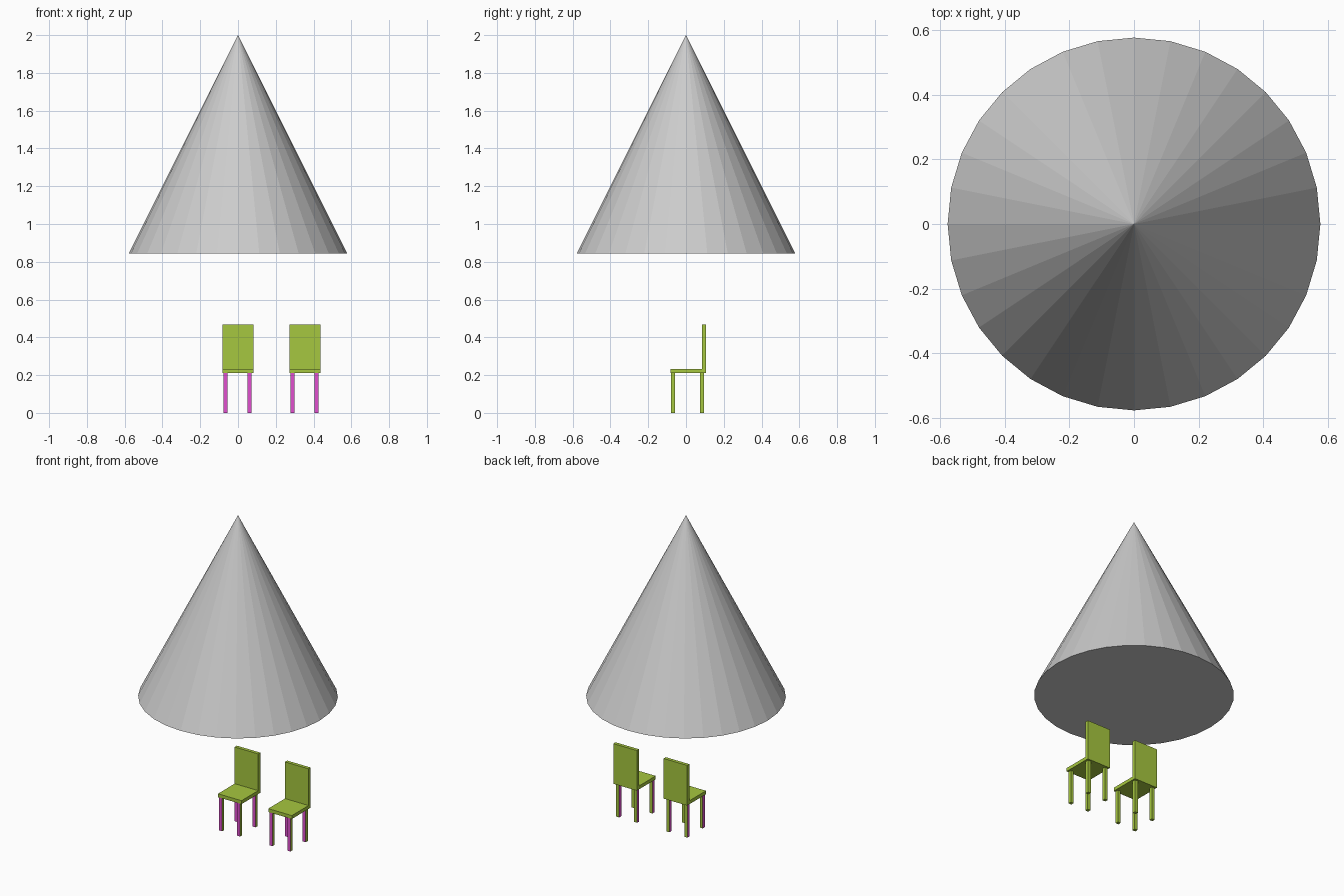
import bpy

if "Cube" in bpy.data.objects:
    bpy.data.objects.remove(bpy.data.objects["Cube"])

def material(name, color):
    m = bpy.data.materials.new(name)
    m.diffuse_color = color
    m.use_nodes = True
    m.node_tree.nodes["Principled BSDF"].inputs["Base Color"].default_value = m.diffuse_color
    return m

green = material("green", (0.38, 0.57, 0.05, 1))
magenta = material("magenta", (0.75, 0.08, 0.62, 1))

def box(name, lo, hi, mats):
    bpy.ops.mesh.primitive_cube_add(size=1)
    o = bpy.context.object
    o.name = name
    for v in o.data.vertices:
        v.co = [l if c < 0 else h for c, l, h in zip(v.co, lo, hi)]
    for m in mats:
        o.data.materials.append(m)
    return o

# Hovering 32-sided cone with a closed base
BASE, RADIUS = 0.845, 0.5775
bpy.ops.mesh.primitive_cone_add(vertices=32, radius1=RADIUS, radius2=0,
                                depth=2 - BASE, location=(0, 0, (2 + BASE) / 2))
bpy.context.object.name = "cone"

# Two identical chairs side by side
LEG = 0.0105
for chair, x in (("left_chair", 0.0), ("right_chair", 0.355)):
    box(chair + "_seat", (x - 0.083, -0.083, 0.211), (x + 0.083, 0.085, 0.233), [green])
    box(chair + "_backrest", (x - 0.083, 0.085, 0.211), (x + 0.083, 0.107, 0.467), [green])
    # Square legs, magenta on their front and left faces
    for row, ly in (("front", -0.07), ("back", 0.084)):
        for side, lx in (("left", -0.066), ("right", 0.061)):
            leg = box(f"{chair}_{row}_{side}_leg",
                      (x + lx - LEG, ly - LEG, 0), (x + lx + LEG, ly + LEG, 0.211),
                      [green, magenta])
            for p in leg.data.polygons:
                corners = [leg.data.vertices[i].co for i in p.vertices]
                on_left = all(c.x < x + lx for c in corners)
                on_front = all(c.y < ly for c in corners)
                p.material_index = int(on_left or on_front)
